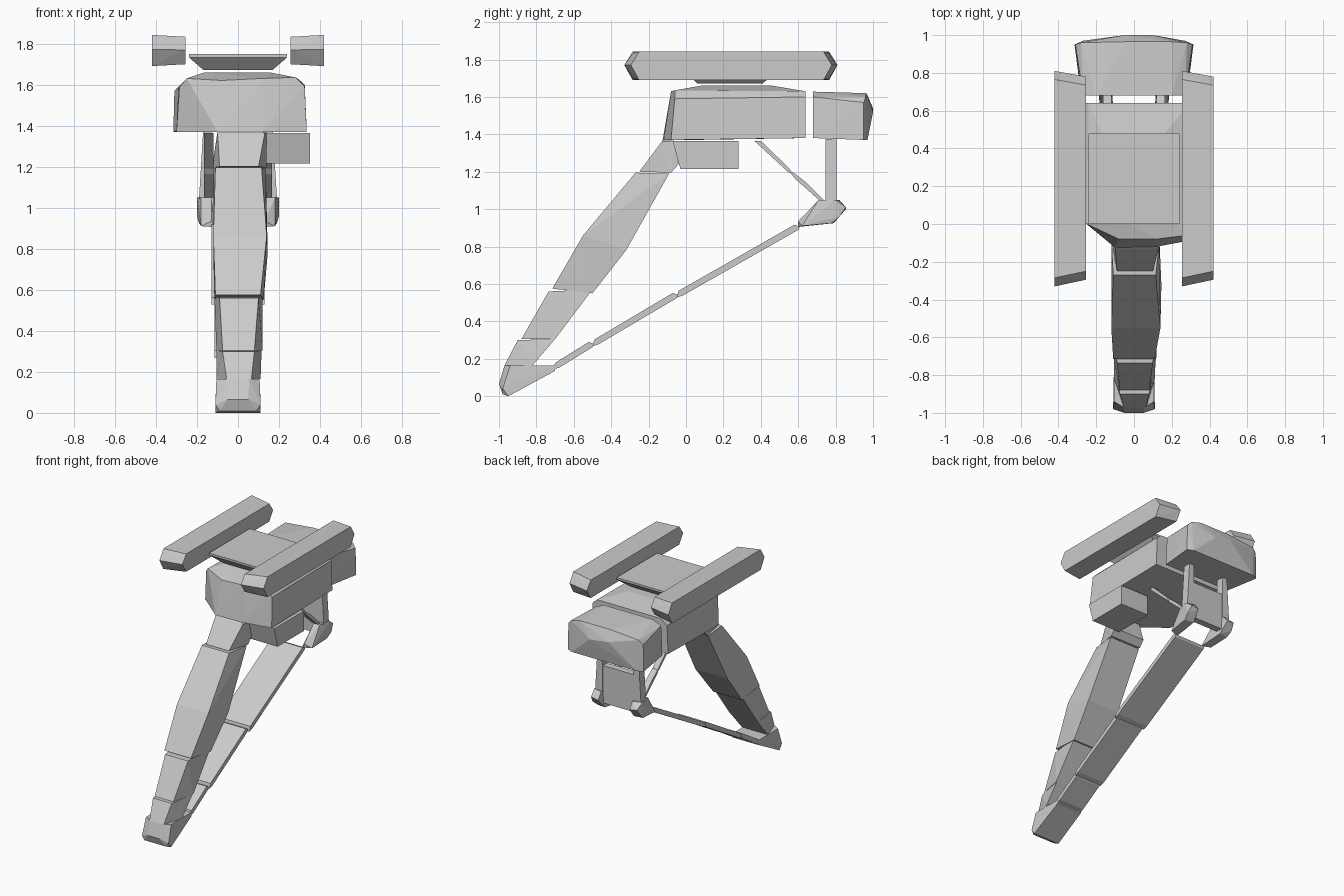
import bpy, bmesh

def hull(name, pts):
    """Flat-faced convex part from its corner points."""
    bm = bmesh.new()
    for p in pts:
        bm.verts.new(p)
    r = bmesh.ops.convex_hull(bm, input=bm.verts[:])
    junk = [g for g in r["geom_interior"] if isinstance(g, bmesh.types.BMVert)]
    bmesh.ops.delete(bm, geom=junk, context='VERTS')
    bmesh.ops.dissolve_limit(bm, angle_limit=0.02, verts=bm.verts[:], edges=bm.edges[:])
    bmesh.ops.recalc_face_normals(bm, faces=bm.faces[:])
    me = bpy.data.meshes.new(name)
    bm.to_mesh(me)
    bm.free()
    ob = bpy.data.objects.new(name, me)
    bpy.context.collection.objects.link(ob)
    return ob

def slab(name, profile, x0, x1):
    """Side profile (y, z) spanning x0..x1."""
    return hull(name, [(x, y, z) for y, z in profile for x in (x0, x1)])

def limb(name, sections):
    """Sections: front y,z,x0,x1 then back y,z,x0,x1."""
    pts = []
    for fy, fz, fa, fb, by, bz, ba, bb in sections:
        pts += [(fa, fy, fz), (fb, fy, fz), (ba, by, bz), (bb, by, bz)]
    return hull(name, pts)

# main body with faceted nose and crowned top
hull("main_body", [
    (-0.30, 0.64, 1.38), (0.335, 0.64, 1.38), (-0.29, 0.64, 1.59), (0.325, 0.64, 1.60),
    (-0.24, 0.64, 1.63), (0.29, 0.64, 1.63),
    (-0.30, 0.04, 1.37), (-0.10, -0.125, 1.37), (0.12, -0.12, 1.37), (0.335, -0.08, 1.37),
    (-0.285, 0.03, 1.59), (0.325, -0.06, 1.59), (-0.25, 0.0, 1.63), (0.28, -0.06, 1.635),
    (-0.08, -0.08, 1.62), (0.12, -0.08, 1.63),
    (-0.16, 0.08, 1.66), (0.15, 0.08, 1.66), (-0.16, 0.46, 1.66), (0.15, 0.46, 1.66)])

# rear box with bowed back
hull("rear_box", [
    (-0.28, 0.68, 1.38), (0.28, 0.68, 1.38), (-0.27, 0.68, 1.60), (0.27, 0.68, 1.60),
    (-0.20, 0.68, 1.628), (0.20, 0.68, 1.628),
    (-0.315, 0.95, 1.37), (0.315, 0.95, 1.37), (-0.27, 0.97, 1.37), (0.27, 0.97, 1.37),
    (-0.31, 0.95, 1.57), (0.31, 0.95, 1.57), (-0.28, 0.96, 1.60), (0.28, 0.96, 1.60),
    (-0.05, 0.965, 1.62), (0.20, 0.965, 1.62), (-0.05, 1.0, 1.54), (0.1, 1.0, 1.52)])

# top plate on a tapered neck
hull("top_plate", [(x, y, z) for a, y0, y1, z in
     ((0.24, 0.0, 0.48, 1.748), (0.24, 0.0, 0.48, 1.733), (0.17, 0.06, 0.41, 1.672))
     for x in (-a, a) for y in (y0, y1)])

# pair of long top pods, hexagonal in side view with skewed ends
pod = [(-0.33, 1.77), (-0.285, 1.842), (0.765, 1.842), (0.81, 1.77), (0.765, 1.69), (-0.285, 1.69)]
for name, x0 in (("left_pod", -0.42), ("right_pod", 0.255)):
    pts = []
    for y, z in pod:
        for t, dz in ((0, 0), (1, 0)):
            shift = (0.035 if y < 0 else -0.03) * t
            inner = (t == 1) == (x0 < 0)
            pts.append((x0 + 0.165 * t, y + shift, z + ((1.766 - z) * 0.12 if inner else 0)))
    hull(name, pts)

# side block under the body
slab("under_block", [(-0.07, 1.36), (-0.03, 1.215), (0.28, 1.215), (0.28, 1.365), (-0.07, 1.365)],
     0.11, 0.35)

# front leg segments
limb("leg_top", [(-0.12, 1.37, -0.10, 0.12, -0.06, 1.365, -0.10, 0.14),
                 (-0.13, 1.36, -0.09, 0.13, -0.04, 1.24, -0.12, 0.14),
                 (-0.25, 1.20, -0.09, 0.10, -0.08, 1.195, -0.12, 0.14)])
limb("leg_upper", [(-0.27, 1.195, -0.11, 0.115, -0.09, 1.19, -0.12, 0.135),
                   (-0.55, 0.86, -0.12, 0.14, -0.32, 0.78, -0.12, 0.145),
                   (-0.715, 0.575, -0.11, 0.11, -0.50, 0.55, -0.115, 0.125)])
limb("leg_middle", [(-0.735, 0.56, -0.09, 0.10, -0.50, 0.57, -0.115, 0.12),
                    (-0.88, 0.305, -0.075, 0.08, -0.70, 0.305, -0.105, 0.12)])
limb("leg_lower", [(-0.90, 0.30, -0.075, 0.08, -0.70, 0.305, -0.105, 0.115),
                   (-0.97, 0.165, -0.055, 0.065, -0.82, 0.165, -0.105, 0.11)])

# foot wedge
hull("foot", [(x * s, y, z) for s in (-1, 1) for x, y, z in (
    (0.05, -1.0, 0.065), (0.055, -0.97, 0.165), (0.105, -0.94, 0.165), (0.105, -0.70, 0.165),
    (0.105, -0.70, 0.135), (0.11, -0.95, 0.0), (0.11, -0.98, 0.04), (0.09, -0.98, 0.01),
    (0.11, -0.955, 0.06))])

# flat lower strut in three plates
for i, (ya, za, yb, zb, w) in enumerate((
        (-0.71, 0.15, -0.49, 0.278, 0.105),
        (-0.50, 0.275, -0.04, 0.54, 0.115),
        (-0.05, 0.535, 0.61, 0.905, 0.13))):
    n = 0.014
    slab("lower_strut_%d" % (i + 1),
         [(ya, za - 0.008), (ya + 0.035, za + 0.004), (ya + 0.01, za + 0.028),
          (yb - 0.03, zb + n - 0.002), (yb, zb), (yb - 0.01, zb - 0.016)], -w, w)

# knuckles, uprights and diagonal rods on both sides
for side, s in (("left", -1), ("right", 1)):
    hull(side + "_knuckle", [(s * x, y, z) for x, y, z in (
        (0.11, 0.60, 0.905), (0.13, 0.60, 0.935), (0.18, 0.62, 0.91), (0.12, 0.79, 0.925),
        (0.19, 0.78, 0.925), (0.20, 0.82, 0.96), (0.13, 0.855, 1.0), (0.19, 0.855, 1.01),
        (0.20, 0.80, 1.05), (0.13, 0.82, 1.05), (0.13, 0.71, 1.05), (0.18, 0.71, 1.05))])
    hull(side + "_upright", [(s * x, y, z) for a, b, z in
         ((0.13, 0.17, 1.375), (0.13, 0.17, 1.2), (0.13, 0.19, 1.04))
         for x in (a, b) for y in (0.745, 0.805)])
    a, b = sorted((s * 0.12, s * 0.165))
    slab(side + "_rod_upper", [(0.365, 1.365), (0.40, 1.365), (0.55, 1.22), (0.575, 1.185),
                               (0.55, 1.195)], a, b)
    slab(side + "_rod_lower", [(0.555, 1.20), (0.575, 1.195), (0.64, 1.145), (0.735, 1.05),
                               (0.71, 1.05), (0.58, 1.165)], a, b)

# cross panel between the uprights
slab("cross_panel", [(0.75, 0.96), (0.80, 0.96), (0.80, 1.24), (0.75, 1.24)], -0.135, 0.135)
